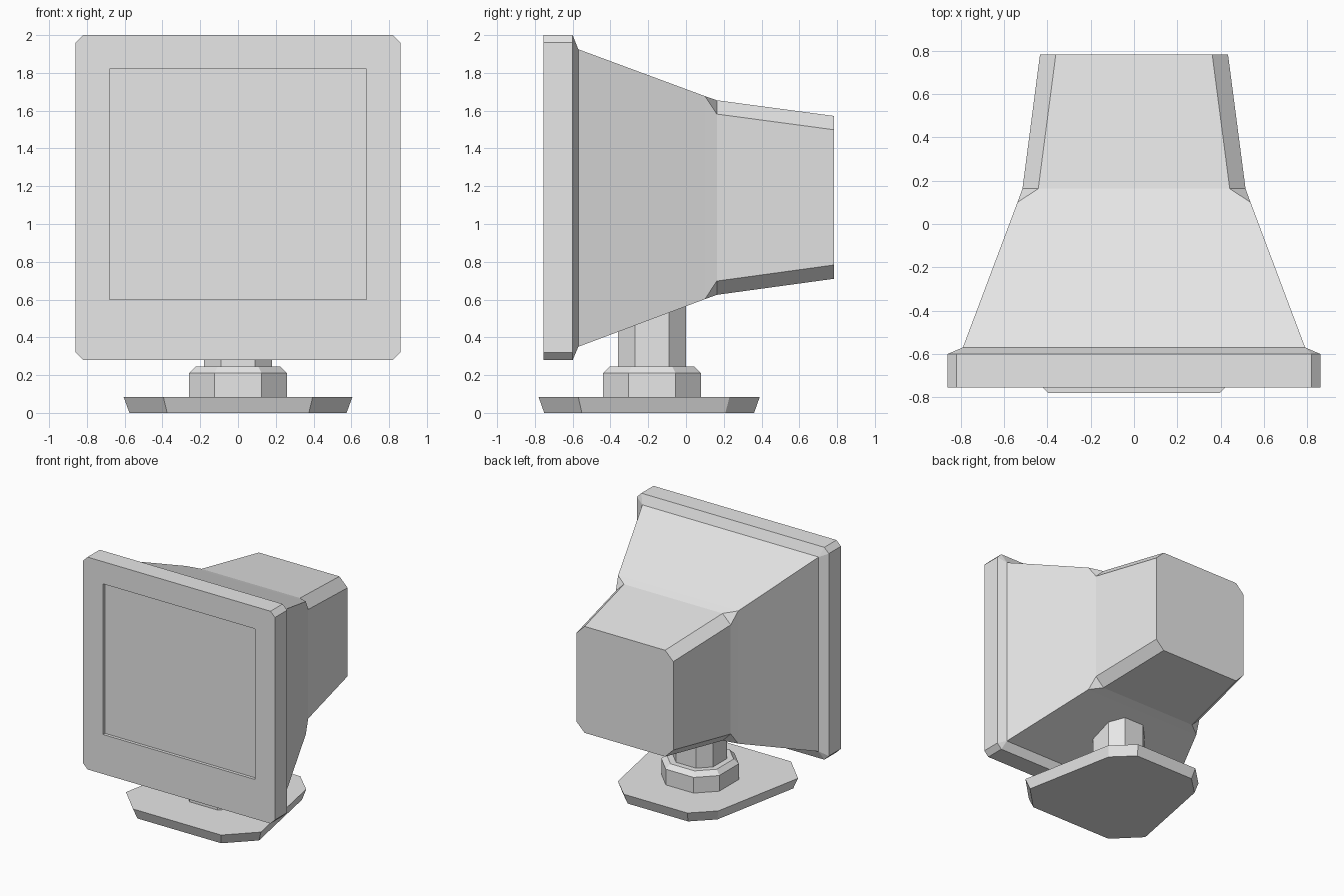
import bpy, bmesh
from mathutils import Vector

if "Cube" in bpy.data.objects:
    bpy.data.objects.remove(bpy.data.objects["Cube"])

grey = bpy.data.materials.new("light_grey")
grey.diffuse_color = (0.8, 0.8, 0.8, 1)
grey.use_nodes = True
grey.node_tree.nodes["Principled BSDF"].inputs["Base Color"].default_value = grey.diffuse_color


def oct_ring(hx, hy, cut):
    """Rectangle of half sizes hx, hy with its corners cut off."""
    x, y = hx - cut, hy - cut
    return [(x, -hy), (hx, -y), (hx, y), (x, hy),
            (-x, hy), (-hx, y), (-hx, -y), (-x, -hy)]


def upright(y, hx, z0, z1, cut):
    """Cut-corner ring standing in the xz plane at depth y."""
    mid, hz = (z0 + z1) / 2, (z1 - z0) / 2
    return [Vector((a, y, mid + b)) for a, b in oct_ring(hx, hz, cut)]


def flat(z, half, cut, cy=-0.18):
    """Cut-corner ring lying at height z."""
    return [Vector((a, cy + b, z)) for a, b in oct_ring(half, half, cut)]


def loft(name, rings, cap_start=True, cap_end=True):
    """Skin a series of rings; rings with no corner cut collapse to rectangles."""
    bm = bmesh.new()
    loops = [[bm.verts.new(p) for p in ring] for ring in rings]
    for a, b in zip(loops, loops[1:]):
        for i in range(len(a)):
            j = (i + 1) % len(a)
            bm.faces.new((a[i], a[j], b[j], b[i]))
    if cap_start:
        bm.faces.new(loops[0][::-1])
    if cap_end:
        bm.faces.new(loops[-1])
    bmesh.ops.remove_doubles(bm, verts=bm.verts, dist=0.0005)
    if cap_start and cap_end:
        bmesh.ops.recalc_face_normals(bm, faces=bm.faces)
    mesh = bpy.data.meshes.new(name)
    bm.to_mesh(mesh)
    bm.free()
    mesh.materials.append(grey)
    obj = bpy.data.objects.new(name, mesh)
    bpy.context.collection.objects.link(obj)
    return obj


# Front frame with the recessed opening
SCREEN_Y = -0.73
opening = (0.68, 0.60, 1.82, 0)
loft("bezel", [
    upright(SCREEN_Y, *opening),
    upright(-0.755, *opening),
    upright(-0.755, 0.86, 0.28, 2.0, 0.04),
    upright(-0.60, 0.86, 0.28, 2.0, 0.04),
    upright(-0.57, 0.79, 0.35, 1.925, 0),
], False, False)

# Screen surface at the back of the recess
loft("screen", [upright(SCREEN_Y, *opening), upright(SCREEN_Y + 0.008, *opening)])

# Tapered casing: square corners that turn into cut corners at the rear box
loft("housing", [
    upright(-0.57, 0.79, 0.35, 1.925, 0),
    upright(0.10, 0.538, 0.602, 1.677, 0),
    upright(0.163, 0.515, 0.625, 1.655, 0.073),
    upright(0.783, 0.434, 0.71, 1.572, 0.073),
], False, True)

# Stand: post and stepped collar
loft("post", [flat(0.22, 0.18, 0.09), flat(0.66, 0.18, 0.09)])
loft("collar", [flat(0.08, 0.26, 0.135), flat(0.21, 0.26, 0.135),
                flat(0.245, 0.225, 0.117)])

# Foot: wide in front, narrower behind, undercut edge
half = [(0.395, -0.78), (0.605, -0.57), (0.45, 0.23), (0.285, 0.39)]
outline = half + [(-x, y) for x, y in reversed(half)]
top = [Vector((x, y, 0.083)) for x, y in outline]
bottom = [Vector((x * 0.95, -0.195 + (y + 0.195) * 0.95, 0)) for x, y in outline]
loft("foot", [bottom, top])
